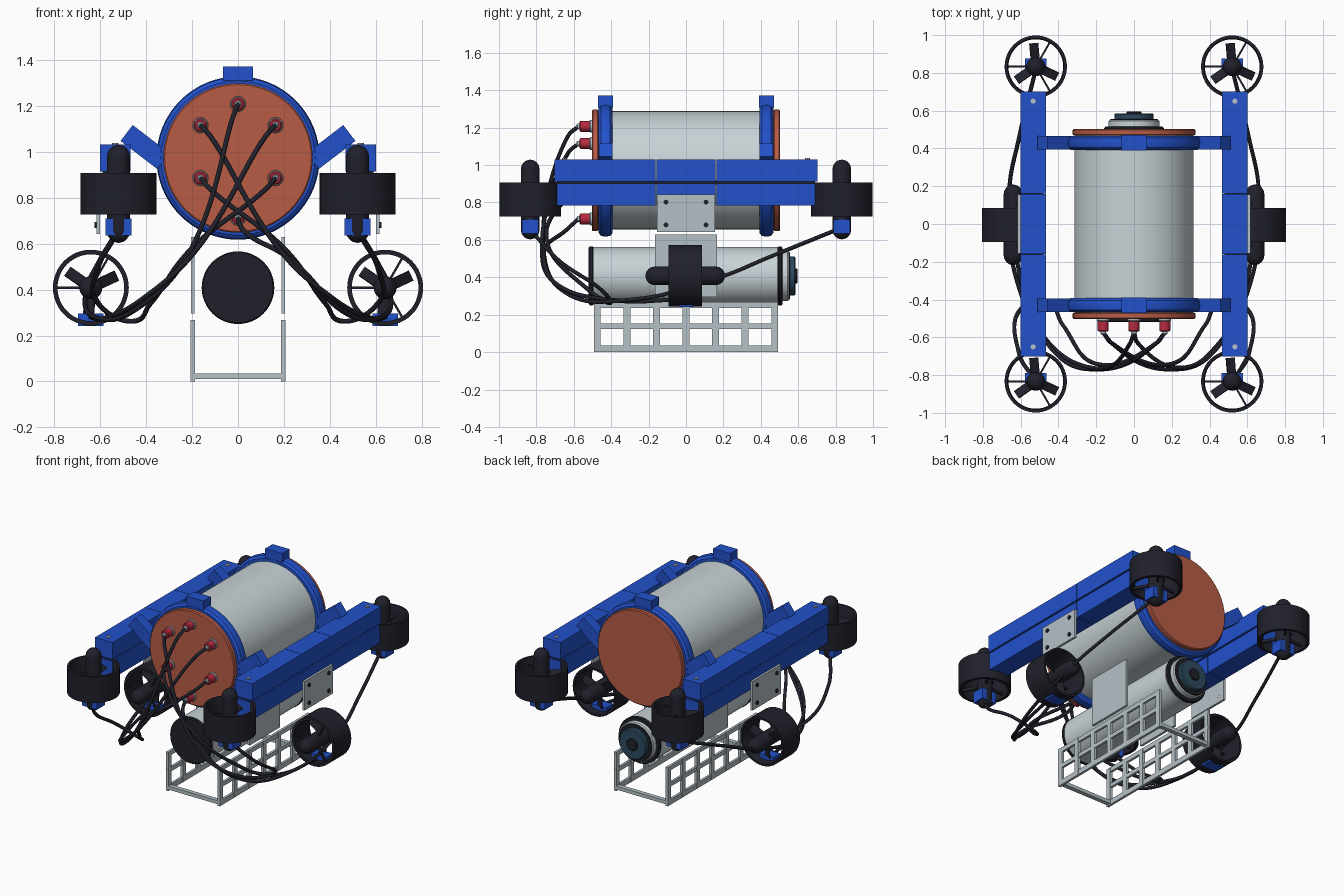
import bpy, bmesh, math
from mathutils import Matrix, Vector

if "Cube" in bpy.data.objects:
    bpy.data.objects.remove(bpy.data.objects["Cube"])


def material(name, hexa):
    m = bpy.data.materials.new(name)
    srgb = [int(hexa[i:i + 2], 16) / 255 for i in range(0, 6, 2)]
    col = [c / 12.92 if c < 0.04 else ((c + 0.055) / 1.055) ** 2.4 for c in srgb] + [1]
    m.diffuse_color = col
    m.use_nodes = True
    m.node_tree.nodes["Principled BSDF"].inputs["Base Color"].default_value = col
    return m


BLUE = material("frame blue", "2251CB")
BLACK = material("black plastic", "20202B")
HULL = material("hull grey", "C8D3D7")
PLATE = material("plate grey", "B4C0C6")
COPPER = material("copper red", "B85C46")
RED = material("connector red", "B82A40")
TEAL = material("lens teal", "2C4A5E")

ALONG_Y = Matrix.Rotation(-math.pi / 2, 4, 'X')
ALONG_Z = Matrix()


def finish(name, bm, mat, matrix, smooth=True):
    bmesh.ops.recalc_face_normals(bm, faces=bm.faces)
    me = bpy.data.meshes.new(name)
    bm.to_mesh(me)
    bm.free()
    me.materials.append(mat)
    if smooth:
        for p in me.polygons:
            p.use_smooth = True
        me.set_sharp_from_angle(angle=math.radians(35))
    ob = bpy.data.objects.new(name, me)
    bpy.context.scene.collection.objects.link(ob)
    ob.matrix_world = matrix
    return ob


def add_box(bm, center, size, rot=Matrix()):
    m = Matrix.Translation(center) @ rot @ Matrix.Diagonal((*size, 1))
    bmesh.ops.create_cube(bm, size=1, matrix=m)


def box(name, center, size, mat, rot=Matrix()):
    bm = bmesh.new()
    add_box(bm, (0, 0, 0), size)
    return finish(name, bm, mat, Matrix.Translation(center) @ rot, False)


def lathe(name, profile, loc, mat, rot=ALONG_Y, sides=48, closed=False):
    """Spin (radius, height) points; an open profile gets flat end caps."""
    bm = bmesh.new()
    rings = []
    for r, h in profile:
        rings.append([bm.verts.new((r * math.cos(a), r * math.sin(a), h))
                      for a in (math.tau * i / sides for i in range(sides))])
    pairs = list(zip(rings, rings[1:])) + ([(rings[-1], rings[0])] if closed else [])
    for a, b in pairs:
        for i in range(sides):
            j = (i + 1) % sides
            bm.faces.new((a[i], a[j], b[j], b[i]))
    if not closed:
        bm.faces.new(rings[0])
        bm.faces.new(rings[-1])
    return finish(name, bm, mat, Matrix.Translation(loc) @ rot)


def disc(name, r, y0, y1, mat, x=0, z=0, sides=48):
    b = min(0.006, (y1 - y0) / 4)
    return lathe(name, [(r - b, y0), (r, y0 + b), (r, y1 - b), (r - b, y1)], (x, 0, z), mat, sides=sides)


def thruster(name, loc, rot):
    # duct
    lathe(name + "_duct", [(0.165, -0.09), (0.165, 0.09), (0.15, 0.09), (0.145, 0.08), (0.145, -0.09)],
          loc, BLACK, rot, closed=True)
    # motor pod with rounded ends
    arc = [math.radians(a) for a in (4, 25, 45, 67, 90)]
    top = [(0.05 * math.sin(a), 0.163 + 0.05 * math.cos(a)) for a in arc]
    lathe(name + "_pod", top + [(r, -h) for r, h in reversed(top)], loc, BLACK, rot, sides=24)
    # propeller blades and duct struts
    bm = bmesh.new()
    for k in range(3):
        spin = Matrix.Rotation(math.radians(95 + 120 * k), 4, 'Z')
        add_box(bm, spin @ Vector((0.08, 0, 0.04)), (0.09, 0.05, 0.008),
                spin @ Matrix.Rotation(math.radians(25), 4, 'X'))
        strut = Matrix.Rotation(math.radians(60 + 120 * k), 4, 'Z')
        add_box(bm, strut @ Vector((0.095, 0, -0.06)), (0.11, 0.01, 0.02), strut)
    finish(name + "_propeller", bm, BLACK, Matrix.Translation(loc) @ rot, False)


def cable(name, points):
    cu = bpy.data.curves.new(name, 'CURVE')
    cu.dimensions = '3D'
    cu.bevel_depth = 0.011
    cu.bevel_resolution = 2
    cu.use_fill_caps = True
    sp = cu.splines.new('BEZIER')
    sp.bezier_points.add(len(points) - 1)
    for bp, p in zip(sp.bezier_points, points):
        bp.co = p
        bp.handle_left_type = bp.handle_right_type = 'AUTO'
    cu.materials.append(BLACK)
    bpy.context.scene.collection.objects.link(bpy.data.objects.new(name, cu))


# main hull, end caps and clamp rings
ZH = 0.972
disc("main_hull", 0.316, -0.47, 0.47, HULL, z=ZH, sides=64)
for tag, s in (("front", -1), ("rear", 1)):
    y0, y1 = sorted((s * 0.468, s * 0.503))
    disc(tag + "_end_cap", 0.325, y0, y1, COPPER, z=ZH, sides=64)
    y = s * 0.43
    lathe(tag + "_clamp_ring", [(0.31, -0.037), (0.335, -0.037), (0.35, -0.025), (0.355, 0),
                                (0.35, 0.025), (0.335, 0.037), (0.31, 0.037)],
          (0, y, ZH), BLUE, sides=64, closed=True)
    box(tag + "_clamp_top_tab", (0, y, 1.34), (0.13, 0.08, 0.062), BLUE)
    for side, x in (("left", 1), ("right", -1)):
        box(f"{tag}_{side}_clamp_arm", (x * 0.405, y, 1.02), (0.2, 0.072, 0.087), BLUE,
            Matrix.Rotation(-x * math.radians(37.5), 4, 'Y'))

# lower camera housing
ZC = 0.408
disc("camera_housing", 0.155, -0.5, 0.495, HULL, z=ZC)
disc("camera_front_cap", 0.158, -0.52, -0.495, BLACK, z=ZC)
disc("camera_rear_flange", 0.158, 0.49, 0.515, BLACK, z=ZC)
disc("camera_bezel", 0.135, 0.51, 0.55, HULL, z=ZC)
disc("camera_bezel_face", 0.127, 0.545, 0.556, BLACK, z=ZC)
disc("camera_lens", 0.104, 0.55, 0.585, TEAL, z=ZC)
disc("camera_pupil", 0.04, 0.58, 0.596, BLACK, z=ZC, sides=24)

# side structures
for side, s in (("left", 1), ("right", -1)):
    # stacked beams in three lengths
    for level, z in (("upper", 0.972), ("lower", 0.842)):
        for part, y, length in (("front", -0.432, 0.54), ("middle", 0, 0.318), ("rear", 0.432, 0.54)):
            box(f"{side}_{level}_beam_{part}", (s * 0.534, y, z), (0.134, length, 0.118), BLUE)
    box(side + "_beam_joint", (s * 0.534, 0, 0.907), (0.11, 1.38, 0.02), BLACK)
    for y in (-0.65, 0.65):
        lathe(side + "_beam_screw", [(0.014, 0), (0.014, 0.008)], (s * 0.534, y, 1.029), PLATE, ALONG_Z, 8)

    # bolted plate on the beam and hanger plate by the camera
    box(side + "_mount_plate", (s * 0.608, 0, 0.742), (0.016, 0.31, 0.2), PLATE)
    for y in (-0.107, 0.107):
        for z in (0.68, 0.802):
            lathe(side + "_plate_bolt", [(0.013, -0.012), (0.013, 0.012)], (s * 0.612, y, z), BLACK,
                  Matrix.Rotation(math.pi / 2, 4, 'Y'), 12)
    box(side + "_hanger_plate", (s * 0.197, 0, 0.462), (0.016, 0.33, 0.333), PLATE)

    # ladder-like skid panel
    bm = bmesh.new()
    for z, h in ((0.018, 0.036), (0.138, 0.028), (0.252, 0.03)):
        add_box(bm, (0, 0, z), (0.016, 0.985, h))
    for k in range(7):
        add_box(bm, (0, (k - 3) * 0.158, 0.134), (0.018, 0.036, 0.267))
    finish(side + "_skid_panel", bm, PLATE, Matrix.Translation((s * 0.197, 0, 0)), False)

    # thrusters with blue mounts
    for tag, y in (("front", -0.833), ("rear", 0.833)):
        thruster(f"{side}_{tag}_lift_thruster", (s * 0.52, y, 0.816), ALONG_Z)
        box(f"{side}_{tag}_lift_mount", (s * 0.52, y, 0.672), (0.112, 0.088, 0.075), BLUE)
    thruster(side + "_drive_thruster", (s * 0.64, -0.004, 0.408), ALONG_Y)
    box(side + "_drive_mount", (s * 0.64, 0, 0.268), (0.112, 0.075, 0.054), BLUE)

# skid cross bars
for tag, y in (("front", -0.475), ("rear", 0.475)):
    box(tag + "_skid_bar", (0, y, 0.022), (0.39, 0.03, 0.024), PLATE)

# connectors on the front cap
plugs = [(-0.163, 1.115), (-0.163, 0.885), (0, 0.712), (0.163, 1.115), (0.163, 0.885), (0, 1.207)]
for x, z in plugs:
    disc("connector_base", 0.034, -0.515, -0.5, PLATE, x, z, 20)
    disc("connector_nut", 0.029, -0.57, -0.51, RED, x, z, 12)
    disc("connector_tip", 0.015, -0.585, -0.565, PLATE, x, z, 12)

# cables: each side is fed by three connectors, crossing over the middle
for side, s, group in (("left", 1, plugs[:3]), ("right", -1, plugs[3:])):
    routes = {
        "drive": [(0.2, -0.77, 0.55), (0.4, -0.7, 0.37), (0.58, -0.36, 0.275), (0.64, -0.06, 0.28)],
        "front_lift": [(0.2, -0.74, 0.58), (0.38, -0.53, 0.34), (0.46, -0.41, 0.262),
                       (0.6, -0.45, 0.33), (0.61, -0.68, 0.49), (0.53, -0.82, 0.64)],
        "rear_lift": [(0.23, -0.76, 0.53), (0.45, -0.63, 0.31), (0.62, -0.3, 0.28),
                      (0.66, 0.18, 0.4), (0.61, 0.45, 0.51), (0.52, 0.82, 0.66)],
    }
    for (x, z), (tag, pts) in zip(group, routes.items()):
        start = [(x, -0.575, z), (x * 0.85 + s * 0.02, -0.63, z - 0.05)]
        cable(f"{side}_{tag}_cable", start + [(s * px, py, pz) for px, py, pz in pts])
